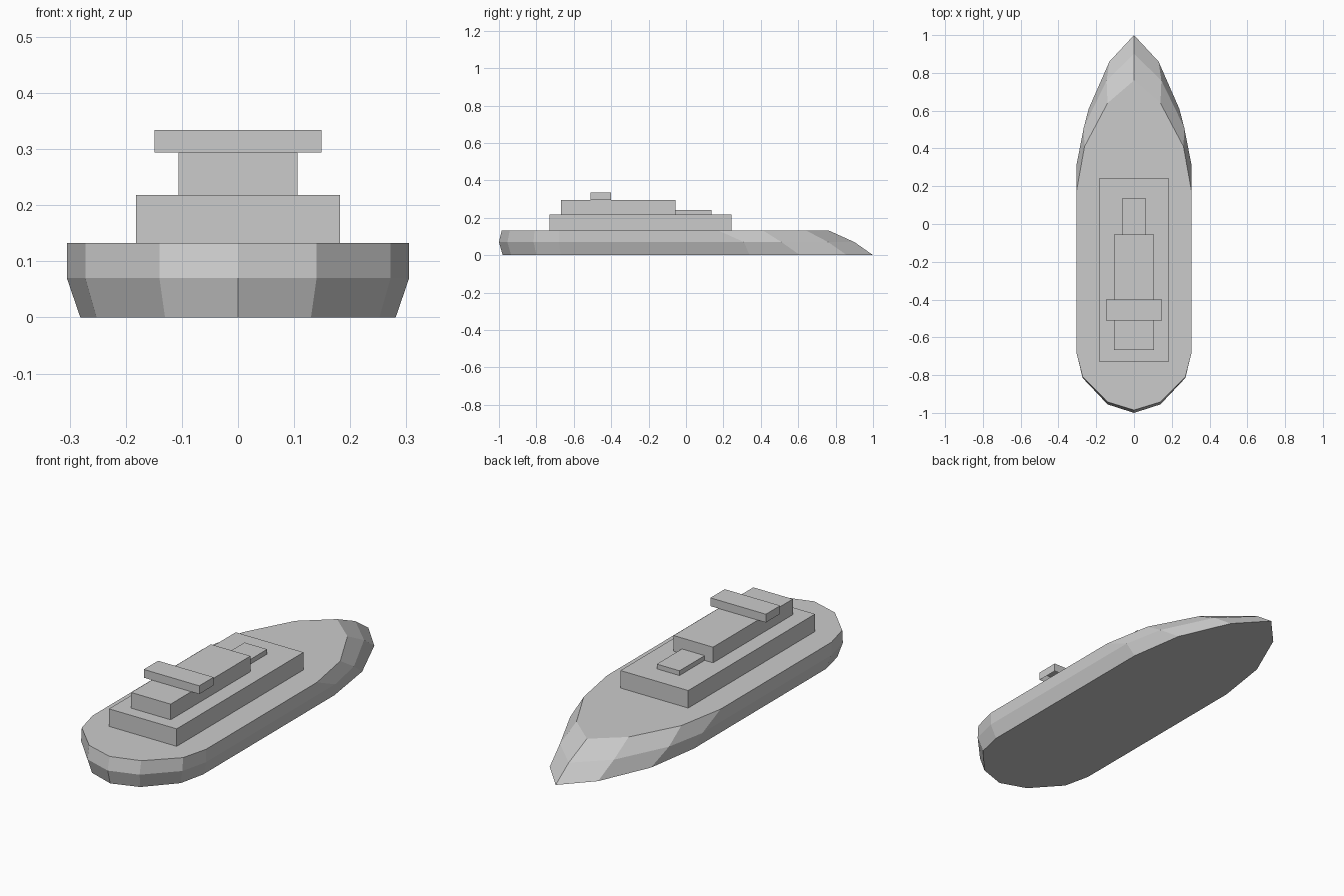
import bpy, bmesh

if "Cube" in bpy.data.objects:
    bpy.data.objects.remove(bpy.data.objects["Cube"])


def make_object(name, bm):
    bmesh.ops.recalc_face_normals(bm, faces=bm.faces)
    mesh = bpy.data.meshes.new(name)
    bm.to_mesh(mesh)
    bm.free()
    obj = bpy.data.objects.new(name, mesh)
    bpy.context.collection.objects.link(obj)
    return obj


def make_hull(name, rings):
    """Loft half outlines (stern to bow), mirrored across x = 0."""
    bm = bmesh.new()
    loops = []
    for z, half in rings:
        outline = half + [(-x, y) for x, y in reversed(half[1:-1])]
        loops.append([bm.verts.new((x, y, z)) for x, y in outline])
    n = len(loops[0])
    for low, high in zip(loops, loops[1:]):
        for i in range(n):
            j = (i + 1) % n
            bm.faces.new((low[i], low[j], high[j], high[i]))
    bm.faces.new(loops[0][::-1])
    bm.faces.new(loops[-1])
    return make_object(name, bm)


def make_block(name, half_width, y0, y1, z0, z1):
    """Box with an open underside."""
    bm = bmesh.new()
    bmesh.ops.create_cube(bm, size=1)
    for v in bm.verts:
        v.co = (v.co.x * 2 * half_width,
                y1 if v.co.y > 0 else y0,
                z1 if v.co.z > 0 else z0)
    bm.normal_update()
    obj_bottom = [f for f in bm.faces if all(abs(v.co.z - z0) < 1e-6 for v in f.verts)]
    bmesh.ops.delete(bm, geom=obj_bottom, context='FACES_ONLY')
    return make_object(name, bm)


# Hull: keel, knuckle and deck outlines
keel = [(0, -0.98), (0.13, -0.935), (0.252, -0.80), (0.281, -0.67),
        (0.281, 0.34), (0.24, 0.61), (0.13, 0.86), (0, 1.0)]
knuckle = [(0, -1.0), (0.14, -0.955), (0.272, -0.815), (0.305, -0.68),
           (0.305, 0.31), (0.266, 0.51), (0.145, 0.76), (0, 0.90)]
deck = [(0, -0.985), (0.14, -0.942), (0.272, -0.81), (0.305, -0.68),
        (0.305, 0.17), (0.262, 0.41), (0.14, 0.64), (0, 0.76)]
make_hull("hull", [(0, keel), (0.07, knuckle), (0.133, deck)])

# Superstructure tiers, bridge and forward block
make_block("lower_cabin", 0.182, -0.73, 0.243, 0.133, 0.218)
make_block("upper_cabin", 0.106, -0.668, -0.056, 0.218, 0.294)
make_block("forward_block", 0.061, -0.056, 0.137, 0.218, 0.241)
make_block("bridge_wing", 0.149, -0.51, -0.4, 0.294, 0.334)
